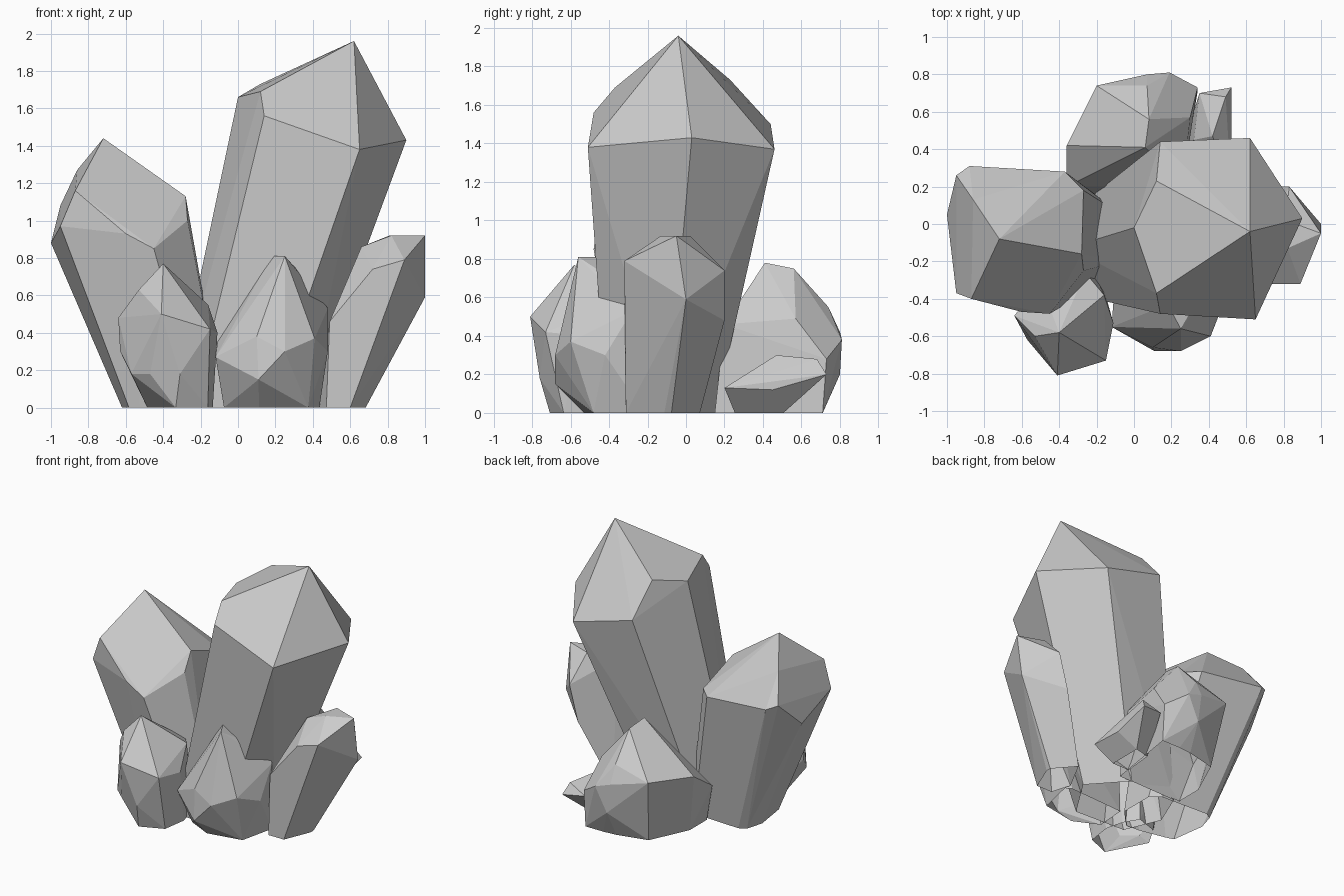
import bpy
import bmesh
from mathutils import Vector

# Remove the default cube only
default_cube = bpy.data.objects.get("Cube")
if default_cube:
    bpy.data.objects.remove(default_cube, do_unlink=True)

# Single stone material
STONE_COLOUR = (0.6, 0.6, 0.6, 1.0)
stone = bpy.data.materials.new("grey_stone")
stone.use_nodes = True
stone.diffuse_color = STONE_COLOUR
shader = next(node for node in stone.node_tree.nodes if node.type == "BSDF_PRINCIPLED")
shader.inputs["Base Color"].default_value = STONE_COLOUR


def root_ring(crown, centre, taper):
    """Shrink the crown's outline onto the ground around the root centre."""
    xs = [point[0] for point in crown]
    ys = [point[1] for point in crown]
    middle_x = (min(xs) + max(xs)) / 2
    middle_y = (min(ys) + max(ys)) / 2
    return [
        (centre[0] + (x - middle_x) * taper[0], centre[1] + (y - middle_y) * taper[1], 0)
        for x, y, z in crown
    ]


def crystal(name, crown, centre, taper, waist=()):
    """Faceted shaft between a cut crown and its tapered root, open underneath."""
    mesh_builder = bmesh.new()
    for point in [*crown, *waist, *root_ring(crown, centre, taper)]:
        mesh_builder.verts.new(Vector(point))
    bmesh.ops.remove_doubles(mesh_builder, verts=mesh_builder.verts[:], dist=0.005)
    bmesh.ops.convex_hull(mesh_builder, input=mesh_builder.verts[:])
    loose = [vert for vert in mesh_builder.verts if not vert.link_faces]
    bmesh.ops.delete(mesh_builder, geom=loose, context="VERTS")

    # Merge nearly flat neighbouring facets
    bmesh.ops.dissolve_limit(
        mesh_builder,
        angle_limit=0.06,
        verts=mesh_builder.verts[:],
        edges=mesh_builder.edges[:],
    )
    bmesh.ops.recalc_face_normals(mesh_builder, faces=mesh_builder.faces[:])
    underside = [
        face for face in mesh_builder.faces
        if all(vert.co.z < 0.001 for vert in face.verts)
    ]
    bmesh.ops.delete(mesh_builder, geom=underside, context="FACES")

    mesh = bpy.data.meshes.new(name)
    mesh_builder.to_mesh(mesh)
    mesh_builder.free()
    mesh.materials.append(stone)
    crystal_object = bpy.data.objects.new(name, mesh)
    bpy.context.scene.collection.objects.link(crystal_object)
    return crystal_object


# Tallest crystal, leaning left
crystal(
    "tall_crystal",
    crown=[
        (.62, -.04, 1.96), (.12, -.37, 1.69), (.14, -.48, 1.56),
        (.65, -.51, 1.38), (.9, .03, 1.43), (.62, .46, 1.37),
        (.14, .44, 1.5), (.12, .23, 1.73), (0, -.02, 1.66),
    ],
    centre=(.01, -.13),
    taper=(.8, .58),
)

# Second tallest crystal, leaning right
crystal(
    "right_leaning_crystal",
    crown=[
        (-.72, -.08, 1.44), (-.87, -.4, 1.16), (-.95, -.37, .97),
        (-.6, -.47, .93), (-.45, -.48, .85), (-.27, -.25, 1),
        (-.28, -.16, 1.13), (-.27, .18, 1), (-.37, .28, 1),
        (-.88, .31, 1.05), (-.95, .26, 1.08), (-.86, .13, 1.27), (-1, .05, .88),
    ],
    centre=(-.35, -.1),
    taper=(.74, .6),
)

# Broad crystal at the back
crystal(
    "back_crystal",
    crown=[
        (.06, .41, .78), (.08, .56, .75), (.07, .74, .55),
        (-.36, .42, .45), (-.36, .2, .3), (-.2, .74, .48), (.3, .57, .49),
        (.07, .8, .42), (.19, .81, .38), (.34, .73, .28), (.26, .2, .46),
    ],
    centre=(.02, .43),
    taper=(.85, .92),
    waist=[(.1, .8, .2), (.34, .71, 0)],
)

# Little shard beside the back crystal
crystal(
    "back_shard",
    crown=[
        (.52, .73, .2), (.49, .68, .28), (.42, .47, .3),
        (.32, .45, .2), (.35, .7, .22), (.52, .45, .12),
    ],
    centre=(.33, .38),
    taper=(.7, .9),
    waist=[(.52, .2, .13)],
)

# Slanted crystal on the left side
crystal(
    "side_crystal",
    crown=[
        (1, -.05, .92), (.81, .02, .92), (.82, -.13, .92), (.66, -.12, .86),
        (.72, -.32, .74), (.89, -.32, .79), (1, 0, .59), (.83, .2, .74),
    ],
    centre=(.555, -.12),
    taper=(.75, .74),
    waist=[(.76, .2, .48), (.49, -.32, .46)],
)

# Squat crystal at the front
crystal(
    "front_crystal",
    crown=[
        (.18, -.43, .81), (.25, -.56, .81), (-.12, -.55, .27),
        (.1, -.66, .38), (.41, -.6, .37), (.48, -.28, .53),
        (.43, -.25, .61), (-.1, -.28, .43),
    ],
    centre=(.18, -.36),
    taper=(.85, .83),
    waist=[(.11, -.68, .15), (.25, -.68, .3), (.48, -.42, .3)],
)

# Small pointed crystal at the front corner
crystal(
    "corner_crystal",
    crown=[
        (-.4, -.58, .77), (-.53, -.6, .63), (-.64, -.49, .48),
        (-.41, -.81, .5), (-.15, -.73, .42), (-.11, -.53, .4),
        (-.16, -.38, .55), (-.26, -.26, .52), (-.5, -.32, .5),
    ],
    centre=(-.31, -.46),
    taper=(.66, .9),
    waist=[(-.31, -.76, .18), (-.47, -.71, .18), (-.57, -.62, .18), (-.63, -.5, .3)],
)
